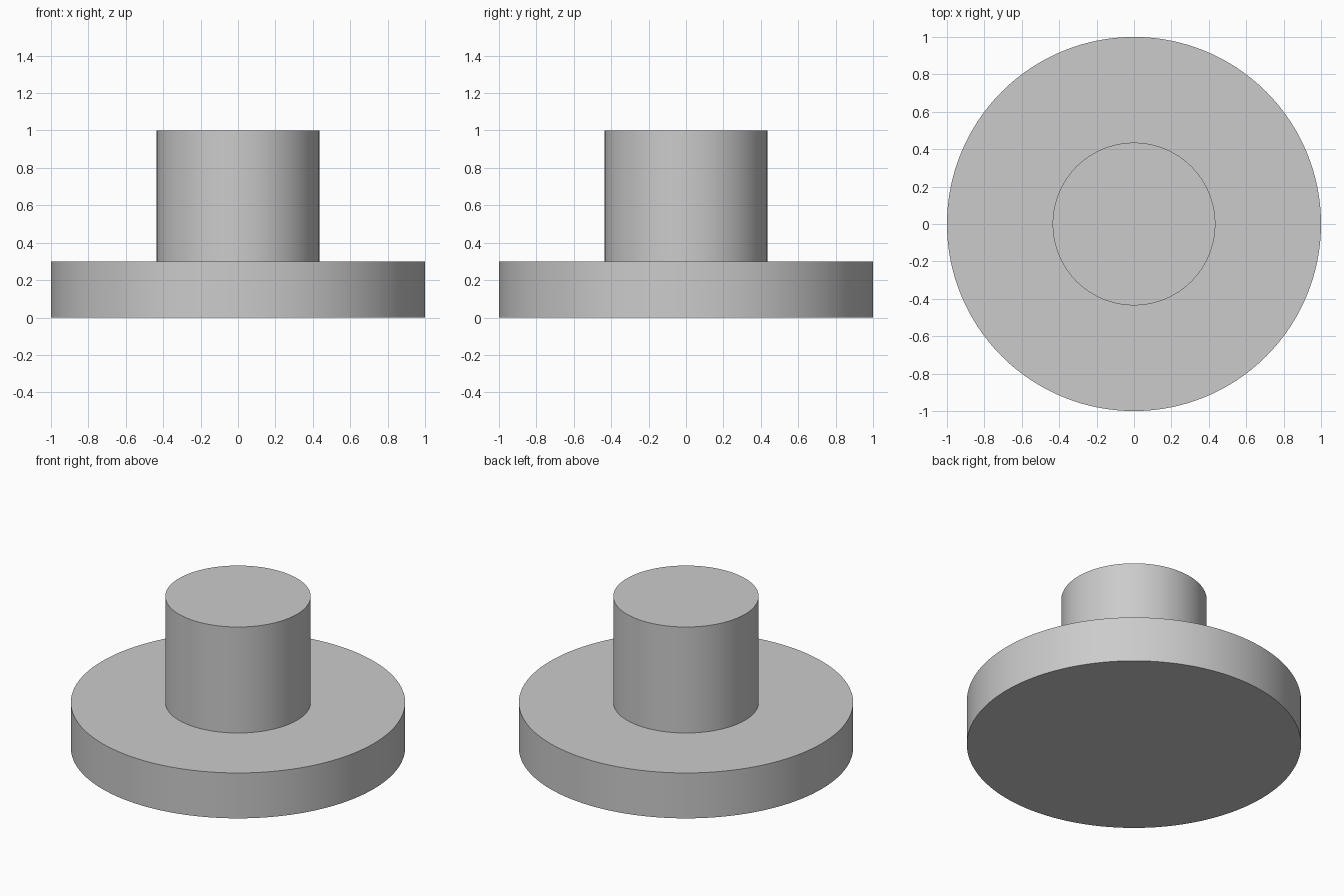
import bpy
import math

default = bpy.data.objects.get("Cube")
if default:
    bpy.data.objects.remove(default, do_unlink=True)

grey = bpy.data.materials.new("plain_grey")
grey.use_nodes = True
colour = (0.6, 0.6, 0.6, 1)
grey.diffuse_color = colour
grey.node_tree.nodes["Principled BSDF"].inputs["Base Color"].default_value = colour


def disc(name, radius, bottom, top):
    """Upright cylinder with smooth walls and crisp rims."""
    bpy.ops.mesh.primitive_cylinder_add(
        vertices=128, radius=radius, depth=top - bottom,
        location=(0, 0, (bottom + top) / 2))
    obj = bpy.context.object
    obj.name = name
    obj.data.materials.append(grey)
    bpy.ops.object.shade_smooth_by_angle(angle=math.radians(30))
    return obj


# Wide round flange at the bottom
disc("flange", 1.0, 0.0, 0.3)

# Narrow post standing on the flange
disc("post", 0.435, 0.3, 1.0)
